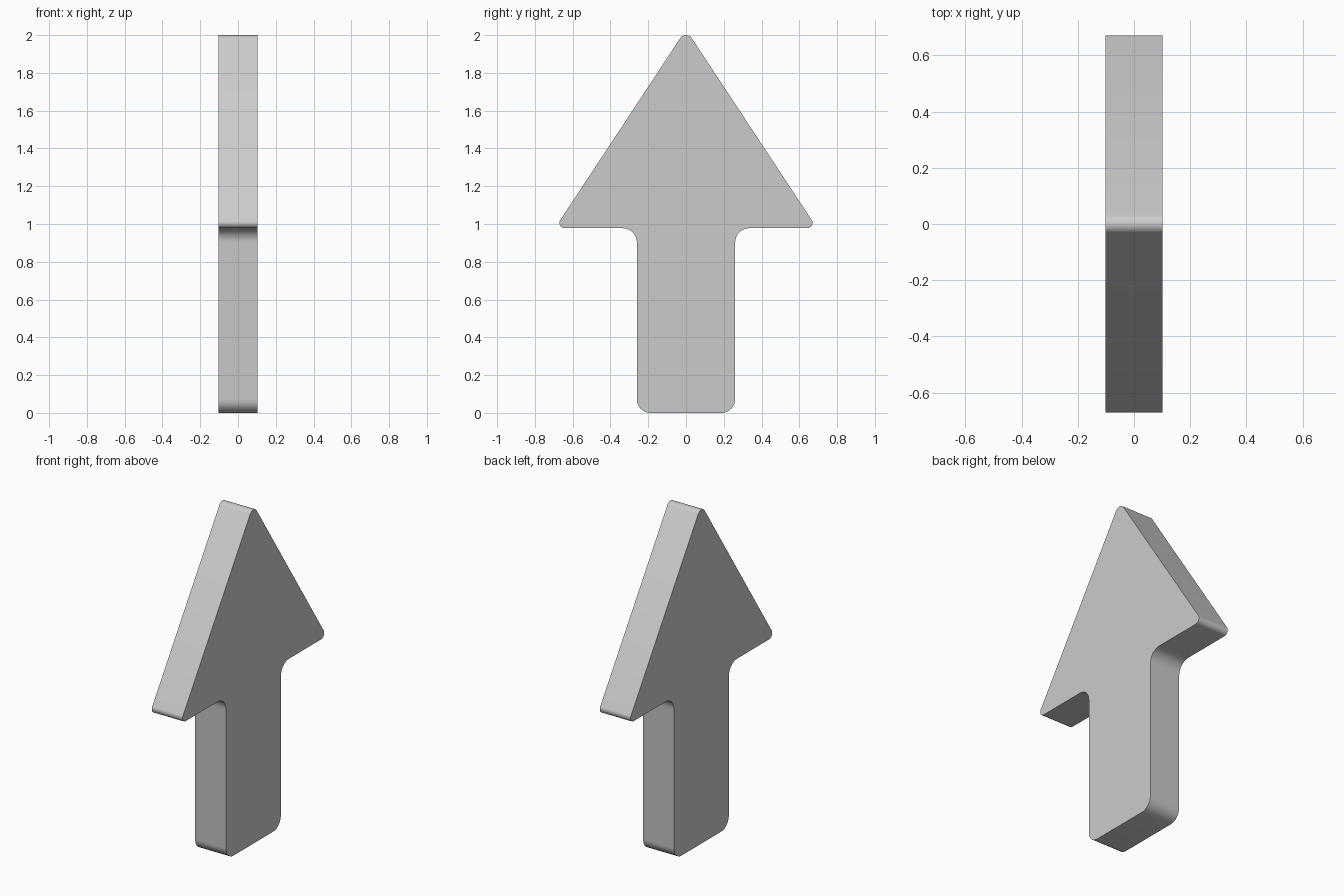
import bpy, bmesh, math
from mathutils import Vector

if "Cube" in bpy.data.objects:
    bpy.data.objects.remove(bpy.data.objects["Cube"])

HALF_THICKNESS = 0.102
SEGMENTS = 8


def fillet(prev, corner, nxt, radius):
    """Points of a circular arc that rounds one corner of the outline."""
    a, b = (prev - corner).normalized(), (nxt - corner).normalized()
    half = a.angle(b) / 2
    centre = corner + (a + b).normalized() * radius / math.sin(half)
    start = corner + a * radius / math.tan(half) - centre
    end = corner + b * radius / math.tan(half) - centre
    sweep = math.pi - 2 * half
    return [centre + (start * math.sin((1 - t) * sweep) + end * math.sin(t * sweep)) / math.sin(sweep)
            for t in (i / SEGMENTS for i in range(SEGMENTS + 1))]


# Right half of the arrow outline: y, z, corner radius
half_outline = [(0.26, 0.0, 0.072), (0.26, 0.978, 0.076), (0.694, 0.978, 0.028)]
tip = [(0.0, 2.03, 0.037)]
outline = half_outline + tip + [(-y, z, r) for y, z, r in reversed(half_outline)]

corners = [Vector((y, z)) for y, z, r in outline]
count = len(corners)
points = []
for i, (y, z, r) in enumerate(outline):
    points += fillet(corners[i - 1], corners[i], corners[(i + 1) % count], r)

# Arrow plate: outline extruded along x
bm = bmesh.new()
face = bm.faces.new([bm.verts.new((-HALF_THICKNESS, p.x, p.y)) for p in points])
extruded = bmesh.ops.extrude_face_region(bm, geom=[face], use_keep_orig=True)
moved = [v for v in extruded["geom"] if isinstance(v, bmesh.types.BMVert)]
bmesh.ops.translate(bm, verts=moved, vec=(2 * HALF_THICKNESS, 0, 0))
bmesh.ops.recalc_face_normals(bm, faces=bm.faces)

mesh = bpy.data.meshes.new("arrow")
bm.to_mesh(mesh)
bm.free()
arrow = bpy.data.objects.new("arrow", mesh)
bpy.context.collection.objects.link(arrow)
bpy.context.view_layer.objects.active = arrow
arrow.select_set(True)
bpy.ops.object.shade_smooth_by_angle(angle=math.radians(30))
